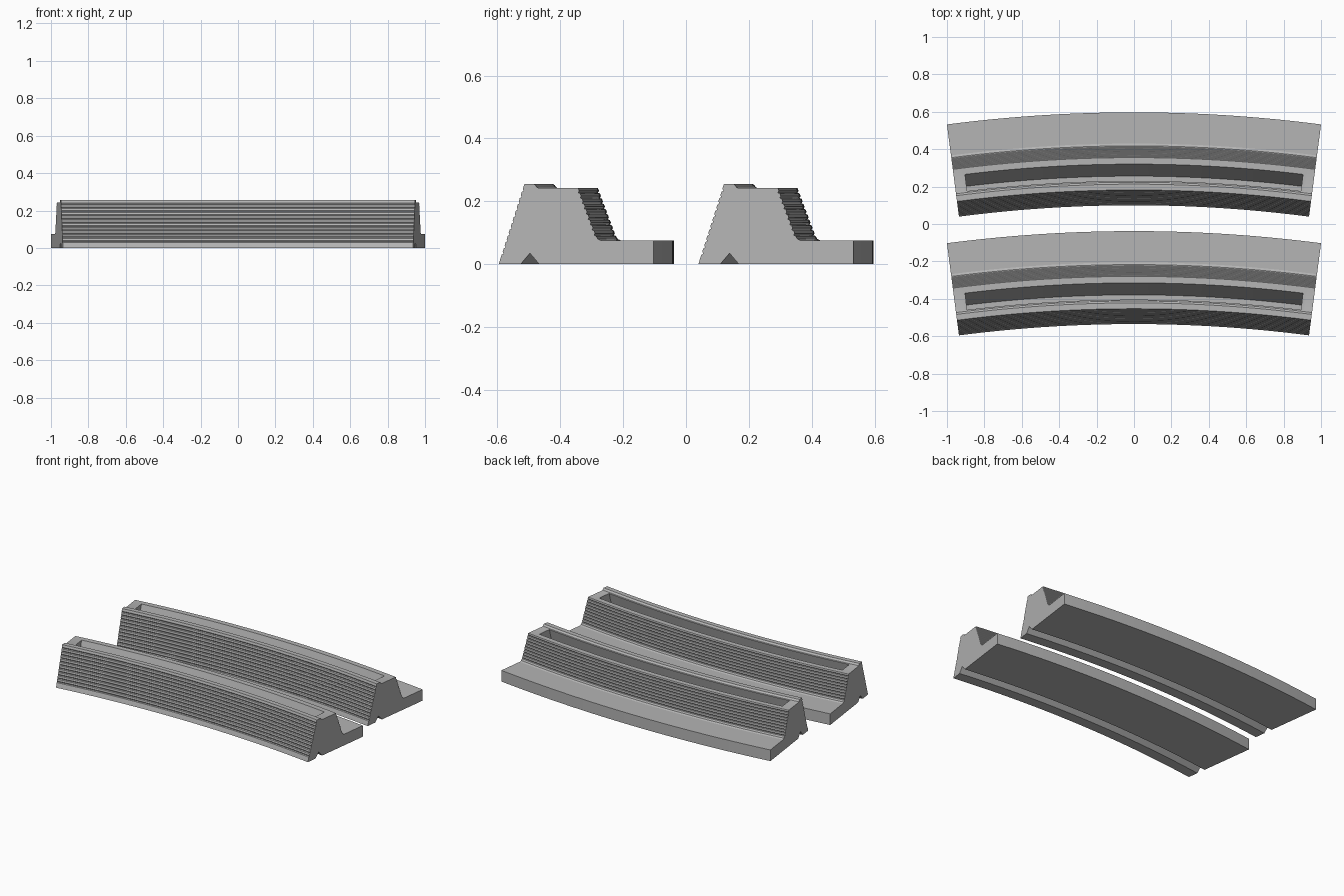
import bpy, bmesh, math
from mathutils import Vector

cube = bpy.data.objects.get("Cube")
if cube:
    bpy.data.objects.remove(cube)

FRONT_RADIUS = 7.253   # arc radius of the front foot
FRONT_Y = 0.10         # front foot at the middle of the rear barrier
HALF_ANGLE = 0.1294
SPACING = 0.635

concrete = bpy.data.materials.new("concrete_grey")
concrete.use_nodes = True
colour = (0.46, 0.46, 0.46, 1)
concrete.diffuse_color = colour
concrete.node_tree.nodes["Principled BSDF"].inputs["Base Color"].default_value = colour


def ribbed(start, end, count, depth):
    """Line from start to end with small V grooves cut towards the inside."""
    a, b = Vector(start), Vector(end)
    step = (b - a) / count
    inward = Vector((step.y, -step.x)).normalized() * depth
    points = [a]
    for i in range(count):
        base = a + step * i
        points += [base + step * 0.5, base + step * 0.75 + inward, base + step]
    return [tuple(p) for p in points]


def sweep(name, profile, half_angle, segments):
    """Sweep a (depth, height) profile along the shared arc and cap the ends."""
    bm = bmesh.new()
    rings = []
    for i in range(segments + 1):
        angle = half_angle * (2 * i / segments - 1)
        ring = []
        for d, z in profile:
            r = FRONT_RADIUS + d
            y = FRONT_Y - FRONT_RADIUS + r * math.cos(angle)
            ring.append(bm.verts.new((r * math.sin(angle), y, z)))
        rings.append(ring)
    n = len(profile)
    for a, b in zip(rings, rings[1:]):
        for j in range(n):
            k = (j + 1) % n
            bm.faces.new((a[j], a[k], b[k], b[j]))
    bm.faces.new(rings[0])
    bm.faces.new(rings[-1][::-1])
    bmesh.ops.recalc_face_normals(bm, faces=bm.faces)
    mesh = bpy.data.meshes.new(name)
    bm.to_mesh(mesh)
    bm.free()
    mesh.materials.append(concrete)
    obj = bpy.data.objects.new(name, mesh)
    bpy.context.collection.objects.link(obj)
    return obj


# Barrier cross-section: ribbed front, raised lip, ribbed back, flange, V groove below
profile = [(0, 0)]
profile += ribbed((0.006, 0.02), (0.077, 0.24), 11, 0.005)
profile += [(0.082, 0.255), (0.113, 0.255), (0.118, 0.251), (0.123, 0.244), (0.13, 0.242)]
profile += ribbed((0.255, 0.242), (0.312, 0.09), 9, 0.005)
profile += [(0.318, 0.08), (0.33, 0.075), (0.497, 0.075), (0.497, 0)]
profile += [(0.13, 0), (0.1, 0.035), (0.07, 0)]
barrier = sweep("rear_barrier", profile, HALF_ANGLE, 48)

# Slanted trough sunk into the top, parallel to the front face
trough = [(0.135, 0.26), (0.226, 0.26), (0.156, 0.045), (0.08, 0.045)]
cutter = sweep("trough_cutter", trough, 0.1212, 48)
cutter.hide_render = True
cut = barrier.modifiers.new("trough", "BOOLEAN")
cut.operation = "DIFFERENCE"
cut.solver = "EXACT"
cut.object = cutter
graph = bpy.context.evaluated_depsgraph_get()
mesh = bpy.data.meshes.new_from_object(barrier.evaluated_get(graph))
barrier.modifiers.clear()
barrier.data = mesh
bpy.data.objects.remove(cutter)

# Smooth along the curve, crisp at the ribs
bpy.ops.object.select_all(action="DESELECT")
barrier.select_set(True)
bpy.context.view_layer.objects.active = barrier
bpy.ops.object.shade_smooth_by_angle(angle=0.3)

# Matching barrier in front
front = barrier.copy()
front.name = "front_barrier"
front.location.y = -SPACING
bpy.context.collection.objects.link(front)
